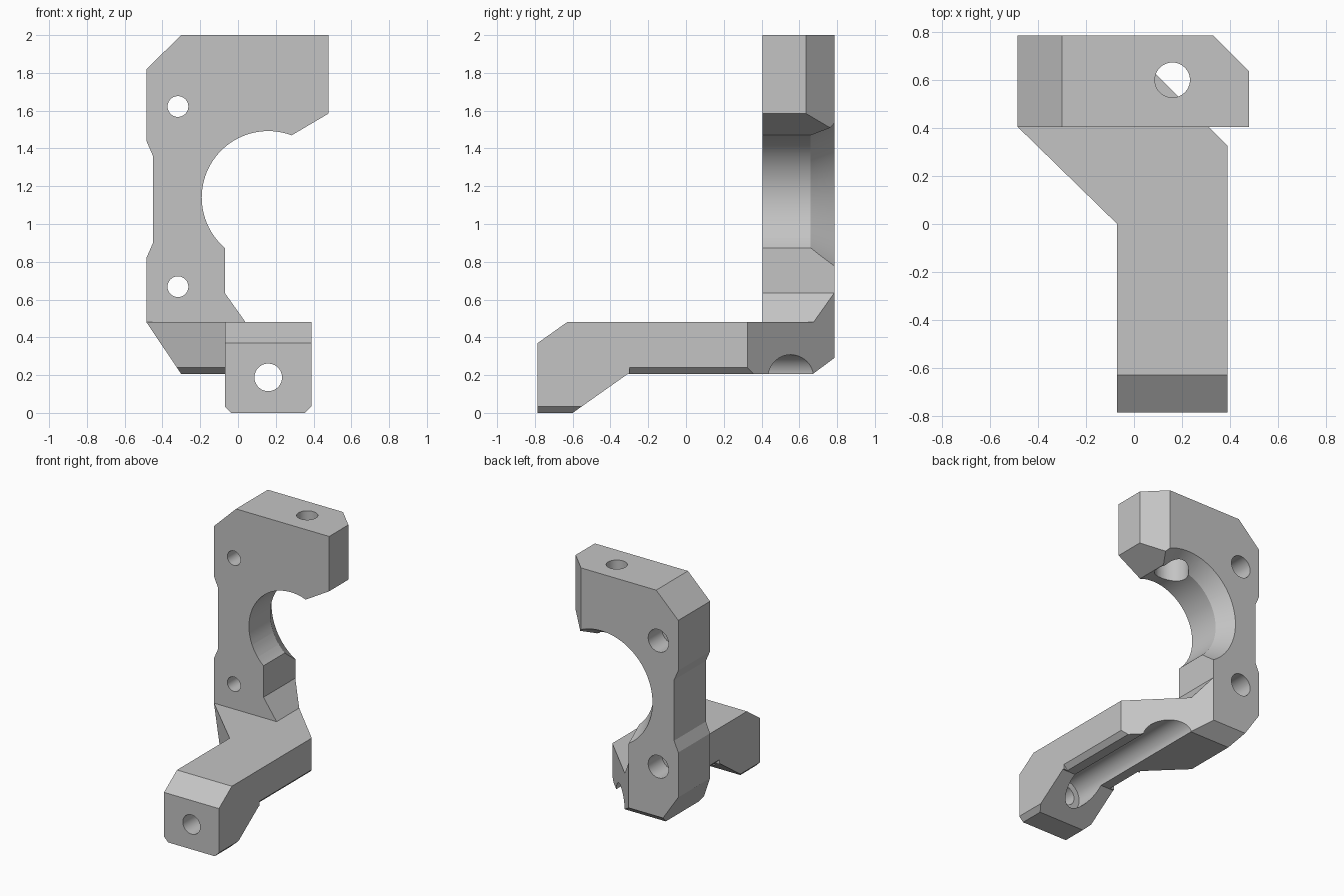
import bpy, bmesh, math
from mathutils import Matrix, Vector

cube = bpy.data.objects.get("Cube")
if cube:
    bpy.data.objects.remove(cube, do_unlink=True)

grey = bpy.data.materials.new("light grey")
grey.use_nodes = True
colour = (0.55, 0.55, 0.55, 1)
grey.diffuse_color = colour
grey.node_tree.nodes["Principled BSDF"].inputs["Base Color"].default_value = colour


def finish(bm, name):
    bmesh.ops.recalc_face_normals(bm, faces=bm.faces)
    mesh = bpy.data.meshes.new(name)
    bm.to_mesh(mesh)
    bm.free()
    mesh.materials.append(grey)
    obj = bpy.data.objects.new(name, mesh)
    bpy.context.collection.objects.link(obj)
    return obj


def prism(name, points, axis, start, end):
    """Extrude a flat outline along the named axis."""
    place = {"x": lambda a, b: (start, a, b),
             "y": lambda a, b: (a, start, b),
             "z": lambda a, b: (a, b, start)}[axis]
    bm = bmesh.new()
    face = bm.faces.new([bm.verts.new(place(*p)) for p in points])
    out = bmesh.ops.extrude_face_region(bm, geom=[face])
    shift = Vector([end - start if a == axis else 0 for a in "xyz"])
    bmesh.ops.translate(bm, vec=shift,
                        verts=[g for g in out["geom"] if isinstance(g, bmesh.types.BMVert)])
    return finish(bm, name)


def drill(name, start, end, r1, r2=None, sides=64):
    """Round cutter between two points, optionally tapered."""
    a, b = Vector(start), Vector(end)
    turn = (b - a).to_track_quat("Z", "Y").to_matrix().to_4x4()
    bm = bmesh.new()
    bmesh.ops.create_cone(bm, cap_ends=True, segments=sides, radius1=r1,
                          radius2=r1 if r2 is None else r2, depth=(b - a).length,
                          matrix=Matrix.Translation((a + b) / 2) @ turn)
    return finish(bm, name)


def combine(target, other, operation="DIFFERENCE"):
    mod = target.modifiers.new("combine", "BOOLEAN")
    mod.operation = operation
    mod.solver = "EXACT"
    mod.object = other
    bpy.context.view_layer.objects.active = target
    bpy.ops.object.modifier_apply(modifier=mod.name)
    bpy.data.objects.remove(other, do_unlink=True)


# Foot and forward arm: plan outline trimmed to the side profile
bracket = prism("bracket", [(-.485, .785), (.39, .785), (.39, -.785), (-.07, -.785),
                            (-.07, 0), (-.485, .405)], "z", 0, .48)
side = prism("side_profile", [(-.785, 0), (-.6, 0), (-.31, .205), (.67, .205), (.785, .29),
                              (.785, .6), (-.63, .6), (-.63, .48), (-.785, .37)], "x", -1, 1)
combine(bracket, side, "INTERSECT")
combine(bracket, prism("foot_slope", [(-.485, .48), (-.281, .177), (-.7, .177), (-.7, .48)],
                       "y", -.2, 1))

# Small chamfers along the lower edges
c = .035
for level, y0, y1 in ((0, -1, -.5), (.205, -.3, 1)):
    for edge, sign in ((-.07, -1), (.39, 1)):
        far = min(y1, 0) if sign < 0 else y1
        tri = [(edge - sign * 2 * c, level - c), (edge + sign * c, level + 2 * c),
               (edge + sign * c, level - c)]
        combine(bracket, prism("edge_chamfer", tri, "y", y0, far))
web = prism("web_chamfer", [(-2 * c, -c), (c, 2 * c), (c, -c)], "y", -.01, .7)
web.matrix_world = (Matrix.Translation((-.07, 0, .205))
                    @ Matrix.Rotation(math.atan2(.415, .405), 4, "Z")
                    @ Matrix.Scale(-1, 4, (1, 0, 0)))
bpy.context.view_layer.update()
web.data.transform(web.matrix_world)
web.matrix_world = Matrix.Identity(4)
web.data.flip_normals()
combine(bracket, web)

# Upright plate with its side notch and open jaw
plate = prism("plate", [(-.30, 2), (.48, 2), (.48, 1.585), (.285, 1.47), (.16, 1.14),
                        (-.07, .885), (-.07, .635), (.04, .48), (0, .3), (-.3, .3),
                        (-.485, .48), (-.485, .82), (-.45, .9), (-.45, 1.36),
                        (-.485, 1.44), (-.485, 1.82)], "y", .405, .785)
combine(plate, prism("corner_chamfer", [(.33, .785), (.48, .635), (.58, .535), (.58, .885),
                                        (.23, .885)], "z", 1.2, 2.2))
combine(bracket, plate, "UNION")

# Diagonal cut across the back corner of the foot
combine(bracket, prism("diagonal_cut", [(-.17, .885), (.49, .225), (.9, .225), (.9, .885)],
                       "z", -.1, .64))

# Large bore with a flared back
combine(bracket, drill("bore", (.16, .3, 1.14), (.16, .9, 1.14), .352, sides=96))
combine(bracket, drill("bore_flare", (.16, .66, 1.14), (.16, .86, 1.14), .352, .475, 96))

# Plate screw holes with recesses at the back
for z in (.668, 1.622):
    combine(bracket, drill("screw_hole", (-.318, .3, z), (-.318, .9, z), .055))
    combine(bracket, drill("screw_recess", (-.318, .62, z), (-.318, .9, z), .085))

# Top hole, arm hole and the long groove beneath the arm
combine(bracket, drill("top_hole", (.16, .6, 1.3), (.16, .6, 2.1), .073))
combine(bracket, drill("top_recess", (.16, .6, 1.3), (.16, .6, 1.7), .12))
combine(bracket, drill("arm_hole", (.16, -.9, .188), (.16, -.4, .188), .073))
combine(bracket, drill("arm_groove", (.16, -.55, .188), (.16, .9, .188), .12))

# Smooth bores, crisp edges
bpy.ops.object.select_all(action="DESELECT")
bracket.select_set(True)
bpy.context.view_layer.objects.active = bracket
bpy.ops.object.shade_smooth_by_angle(angle=math.radians(20))
